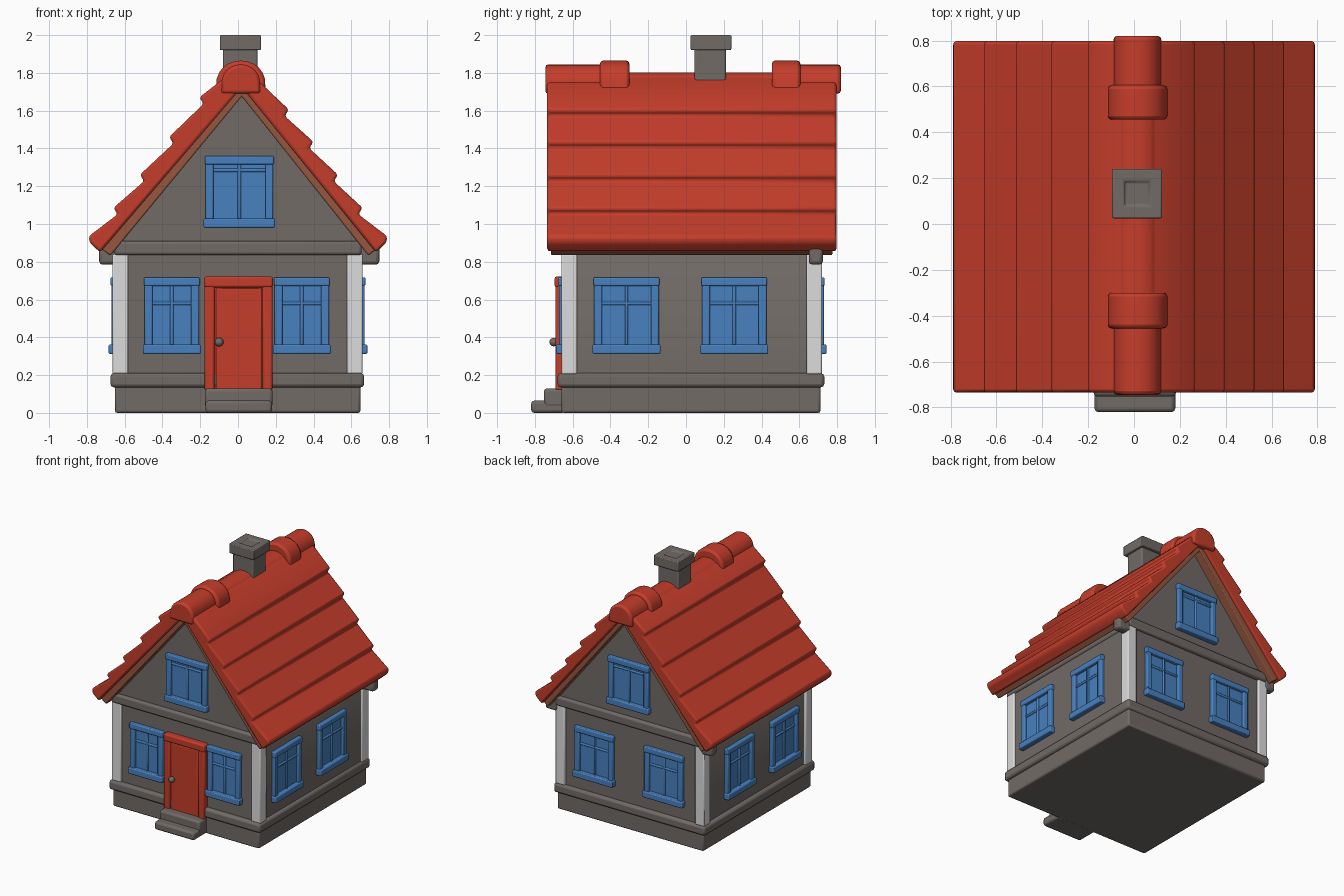
import bpy, bmesh, math
from mathutils import Matrix, Vector

if "Cube" in bpy.data.objects:
    bpy.data.objects.remove(bpy.data.objects["Cube"])


def material(name, r, g, b):
    m = bpy.data.materials.new(name)
    m.diffuse_color = (r, g, b, 1)
    m.use_nodes = True
    m.node_tree.nodes["Principled BSDF"].inputs["Base Color"].default_value = m.diffuse_color
    return m


STONE = material("warm grey stone", 0.165, 0.145, 0.133)
RED = material("tile red", 0.56, 0.047, 0.024)
BLUE = material("window blue", 0.065, 0.22, 0.52)
WHITE = material("post white", 0.72, 0.72, 0.72)
BROWN = material("board brown", 0.30, 0.095, 0.050)


def finish(bm, name, mat, bevel=0.012, segments=2):
    bmesh.ops.recalc_face_normals(bm, faces=bm.faces)
    mesh = bpy.data.meshes.new(name)
    bm.to_mesh(mesh)
    bm.free()
    mesh.materials.append(mat)
    ob = bpy.data.objects.new(name, mesh)
    bpy.context.collection.objects.link(ob)
    if bevel:
        mod = ob.modifiers.new("soft edges", 'BEVEL')
        mod.width, mod.segments = bevel, segments
        mod.limit_method, mod.angle_limit = 'ANGLE', math.radians(35)
    bpy.ops.object.select_all(action='DESELECT')
    ob.select_set(True)
    bpy.context.view_layer.objects.active = ob
    bpy.ops.object.shade_smooth_by_angle(angle=math.radians(40))
    return ob


def add_box(bm, x, y, z):
    """Box from (min, max) pairs."""
    size = Matrix.Diagonal((x[1] - x[0], y[1] - y[0], z[1] - z[0], 1))
    mid = Matrix.Translation((sum(x) / 2, sum(y) / 2, sum(z) / 2))
    bmesh.ops.create_cube(bm, size=1, matrix=mid @ size)


def box(name, mat, x, y, z, bevel=0.012):
    bm = bmesh.new()
    add_box(bm, x, y, z)
    return finish(bm, name, mat, bevel)


def extrude_y(name, mat, profile, y0, y1, bevel=0.012):
    """Extrude an x-z outline along y."""
    bm = bmesh.new()
    face = bm.faces.new([bm.verts.new((x, y0, z)) for x, z in profile])
    new = bmesh.ops.extrude_face_region(bm, geom=[face])["geom"]
    bmesh.ops.translate(bm, vec=(0, y1 - y0, 0),
                        verts=[v for v in new if isinstance(v, bmesh.types.BMVert)])
    return finish(bm, name, mat, bevel)


def window(name, origin, angle, w, z0, z1, bar=0.66):
    """Frame, sill, recessed pane and glazing bars; faces -y before turning."""
    h = w / 2
    bm = bmesh.new()
    add_box(bm, (-h + .02, h - .02), (-.006, .02), (z0 + .02, z1 - .02))   # pane
    for s in (-1, 1):                                                     # jambs
        add_box(bm, sorted((s * (h - .045), s * (h - .003))), (-.028, .02), (z0 + .02, z1 - .01))
    add_box(bm, (-h, h), (-.032, .02), (z1 - .045, z1))                   # head
    add_box(bm, (-h - .006, h + .006), (-.042, .02), (z0, z0 + .05))      # sill
    add_box(bm, (-.009, .009), (-.017, .01), (z0 + .04, z1 - .03))        # bars
    zb = z0 + (z1 - z0) * bar
    add_box(bm, (-h + .03, h - .03), (-.016, .01), (zb - .009, zb + .009))
    bm.transform(Matrix.Translation(origin) @ Matrix.Rotation(angle, 4, 'Z'))
    return finish(bm, name, BLUE, 0.007)


# Walls and stone courses
X, Y0, Y1 = 0.643, -0.645, 0.702
box("foundation", STONE, (-.652, .648), (-.66, .712), (0, .15))
box("plinth_ledge", STONE, (-.675, .668), (-.68, .732), (.135, .21), .018)
extrude_y("house_walls", STONE,
          [(-X, .15), (X, .15), (X, .90), (.02, 1.70), (-X, .90)], Y0, Y1, 0)
box("upper_ledge", STONE, (-.655, .655), (-.672, .73), (.835, .91), .015)

# White corner posts
for sx, x in (("left", (-.665, -.582)), ("right", (.578, .66))):
    for sy, y in (("front", (-.66, -.577)), ("back", (.637, .72))):
        box(f"{sy}_{sx}_post", WHITE, x, y, (.205, .84), .008)

# Brackets under the back eaves
for side, x in (("left", (-.735, -.64)), ("right", (.64, .748))):
    box(f"{side}_eave_bracket", STONE, x, (.65, .725), (.785, .89), .018)

# Stepped tile roof: each course ends in a raised lip
N = Vector((0.79, 0.61))


def courses(tips, s):
    out = []
    for x, z in tips[:-1]:
        out += [(s * x, z), (s * (x - .03 * N.x), z - .034 * N.y - .012)]
    x, z = tips[-1]
    return out + [(s * x, z), (s * (x - .005), z - .035), (s * (x - .06), z - .085)]


right = courses([(.27, 1.605), (.40, 1.435), (.53, 1.26), (.66, 1.085), (.79, .935)], 1)
left = courses([(.205, 1.67), (.365, 1.46), (.52, 1.26), (.66, 1.085), (.79, .935)], -1)
profile = [(.01, 1.79), (.09, 1.775)] + right + [(.02, 1.725)] + left[::-1] + [(-.07, 1.775)]
extrude_y("tiled_roof", RED, profile, -.735, .797, .014)

# Brown boards beneath the tiles
extrude_y("roof_boards", BROWN,
          [(.02, 1.755), (.735, .868), (.69, .832), (.02, 1.675), (-.675, .832), (-.725, .868)],
          -.715, .775, .008)


# Ridge caps: rounded arches, with raised bands at their inner ends
def ridge(name, half, top, y0, y1, base=1.69, cx=.015):
    pts = [(cx + half * math.cos(a), base + .03 + (top - base - .03) * math.sin(a) ** .8)
           for a in (math.pi * i / 12 for i in range(1, 12))]
    pts = [(cx + half, base)] + pts + [(cx - half, base)]
    return extrude_y(name, RED, pts, y0, y1, .016)


ridge("ridge_middle", .095, 1.803, -.35, .5)
ridge("ridge_front", .105, 1.845, -.745, -.33)
ridge("ridge_back", .105, 1.845, .48, .82)
ridge("ridge_band_front", .132, 1.865, -.455, -.30)
ridge("ridge_band_back", .132, 1.865, .455, .605)

# Chimney with a shallow hollow in the cap
box("chimney_shaft", STONE, (-.08, .102), (.045, .212), (1.6, 1.95), .01)
bm = bmesh.new()
add_box(bm, (-.096, .122), (.025, .24), (1.92, 2.0))
bm.normal_update()
top = [f for f in bm.faces if f.normal.z > .9]
bmesh.ops.inset_region(bm, faces=top, thickness=.075)
bmesh.ops.inset_region(bm, faces=top, thickness=.006, depth=-.012)
finish(bm, "chimney_cap", STONE, .016)

# Door: frame, leaf and knob
bm = bmesh.new()
for x in ((-.177, -.125), (.13, .182)):
    add_box(bm, x, (-.692, -.63), (.12, .70))
add_box(bm, (-.18, .185), (-.695, -.63), (.665, .722))
finish(bm, "door_frame", RED, .01)
box("door_leaf", RED, (-.116, .126), (-.684, -.63), (.12, .66), .006)
box("door_backing", RED, (-.14, .15), (-.676, -.63), (.12, .69), 0)
bm = bmesh.new()
bmesh.ops.create_uvsphere(bm, u_segments=16, v_segments=10, radius=.023,
                          matrix=Matrix.Translation((-.10, -.70, .375)))
finish(bm, "door_knob", STONE, 0)

# Entrance steps
box("lower_step", STONE, (-.172, .18), (-.82, -.64), (0, .065), .016)
box("upper_step", STONE, (-.176, .183), (-.752, -.64), (.03, .13), .016)

# Windows on all four sides
for i, x in enumerate((-.35, .338)):
    window(f"front_window_{i + 1}", (x, Y0, 0), 0, .295, .312, .717)
for i, x in enumerate((-.305, .315)):
    window(f"back_window_{i + 1}", (x, Y1, 0), math.pi, .345, .312, .717)
for i, y in enumerate((-.315, .255)):
    window(f"right_window_{i + 1}", (X, y, 0), math.pi / 2, .348, .312, .717)
    window(f"left_window_{i + 1}", (-X, y, 0), -math.pi / 2, .348, .312, .717)
window("front_attic_window", (.007, Y0, 0), 0, .365, .98, 1.36, .80)
window("back_attic_window", (.007, Y1, 0), math.pi, .365, .98, 1.36, .80)
